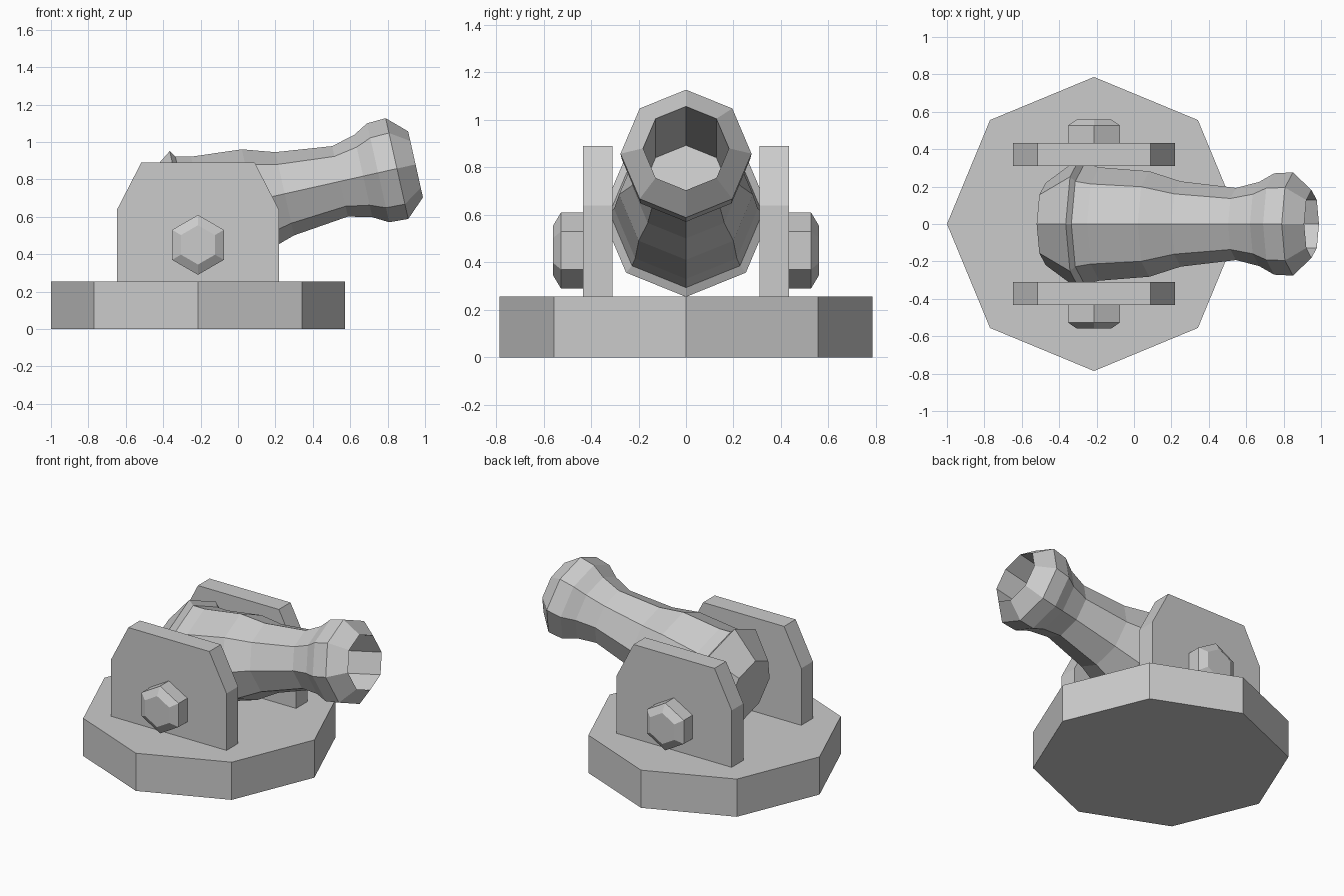
import bpy
import bmesh
from math import sin, cos, pi, atan2
from mathutils import Matrix, Vector

cube = bpy.data.objects.get("Cube")
if cube:
    bpy.data.objects.remove(cube, do_unlink=True)

# Single plain colour
GREY = (0.6, 0.6, 0.6, 1.0)
metal = bpy.data.materials.new("grey metal")
metal.use_nodes = True
metal.diffuse_color = GREY
metal.node_tree.nodes["Principled BSDF"].inputs["Base Color"].default_value = GREY

CENTRE_X = -0.214
BASE_TOP = 0.255


def finish(name, bm):
    bmesh.ops.recalc_face_normals(bm, faces=bm.faces)
    mesh = bpy.data.meshes.new(name)
    bm.to_mesh(mesh)
    bm.free()
    mesh.materials.append(metal)
    obj = bpy.data.objects.new(name, mesh)
    bpy.context.collection.objects.link(obj)
    return obj


def lathe(name, rings, sides, matrix):
    """Faceted solid around local z from (height, radius) rings, capped."""
    bm = bmesh.new()
    loops = []
    for h, r in rings:
        angles = [2 * pi * i / sides for i in range(sides)]
        loops.append([bm.verts.new(matrix @ Vector((r * cos(a), r * sin(a), h)))
                      for a in angles])
    for a, b in zip(loops, loops[1:]):
        for i in range(sides):
            j = (i + 1) % sides
            bm.faces.new((a[i], a[j], b[j], b[i]))
    bm.faces.new(loops[0])
    bm.faces.new(loops[-1])
    return finish(name, bm)


def side_plate(name, outline, y0, y1):
    bm = bmesh.new()
    face = bm.faces.new([bm.verts.new((x, y0, z)) for x, z in outline])
    new = bmesh.ops.extrude_face_region(bm, geom=[face])["geom"]
    verts = [v for v in new if isinstance(v, bmesh.types.BMVert)]
    bmesh.ops.translate(bm, verts=verts, vec=(0, y1 - y0, 0))
    return finish(name, bm)


# Octagonal base
lathe("base", [(0, 0.786), (BASE_TOP, 0.786)], 8,
      Matrix.Translation((CENTRE_X, 0, 0)))

# Barrel: breech, body, flared muzzle, then back inside down the bore
barrel_rings = [(-0.338, 0.22), (-0.148, 0.357), (-0.125, 0.322), (-0.043, 0.303),
                (0.23, 0.282), (0.402, 0.228), (0.705, 0.193), (0.832, 0.225),
                (0.914, 0.271), (1.017, 0.276), (1.119, 0.181), (0.37, 0.181)]
tilt = atan2(0.219, 0.976)
axis = Vector((cos(tilt), 0, sin(tilt)))
origin = Vector((-sin(tilt), 0, cos(tilt))) * 0.651
lathe("barrel", barrel_rings, 8,
      Matrix.Translation(origin) @ axis.to_track_quat("Z", "Y").to_matrix().to_4x4())

# Side plates and hexagonal bolts, one pair per side
half = [(0.432, BASE_TOP), (0.432, 0.64), (0.303, 0.89)]
outline = [(CENTRE_X - x, z) for x, z in half]
outline += [(CENTRE_X + x, z) for x, z in reversed(half)]
bolt_rings = [(0.43, 0.16), (0.527, 0.16), (0.56, 0.105)]
for side, label in ((1, "left"), (-1, "right")):
    side_plate(label + "_plate", outline, side * 0.31, side * 0.434)
    # Local x points up so a bolt corner is at the top
    frame = Matrix(((0, 1, 0, CENTRE_X), (0, 0, side, 0),
                    (1, 0, 0, 0.45), (0, 0, 0, 1)))
    lathe(label + "_bolt", bolt_rings, 6, frame)
